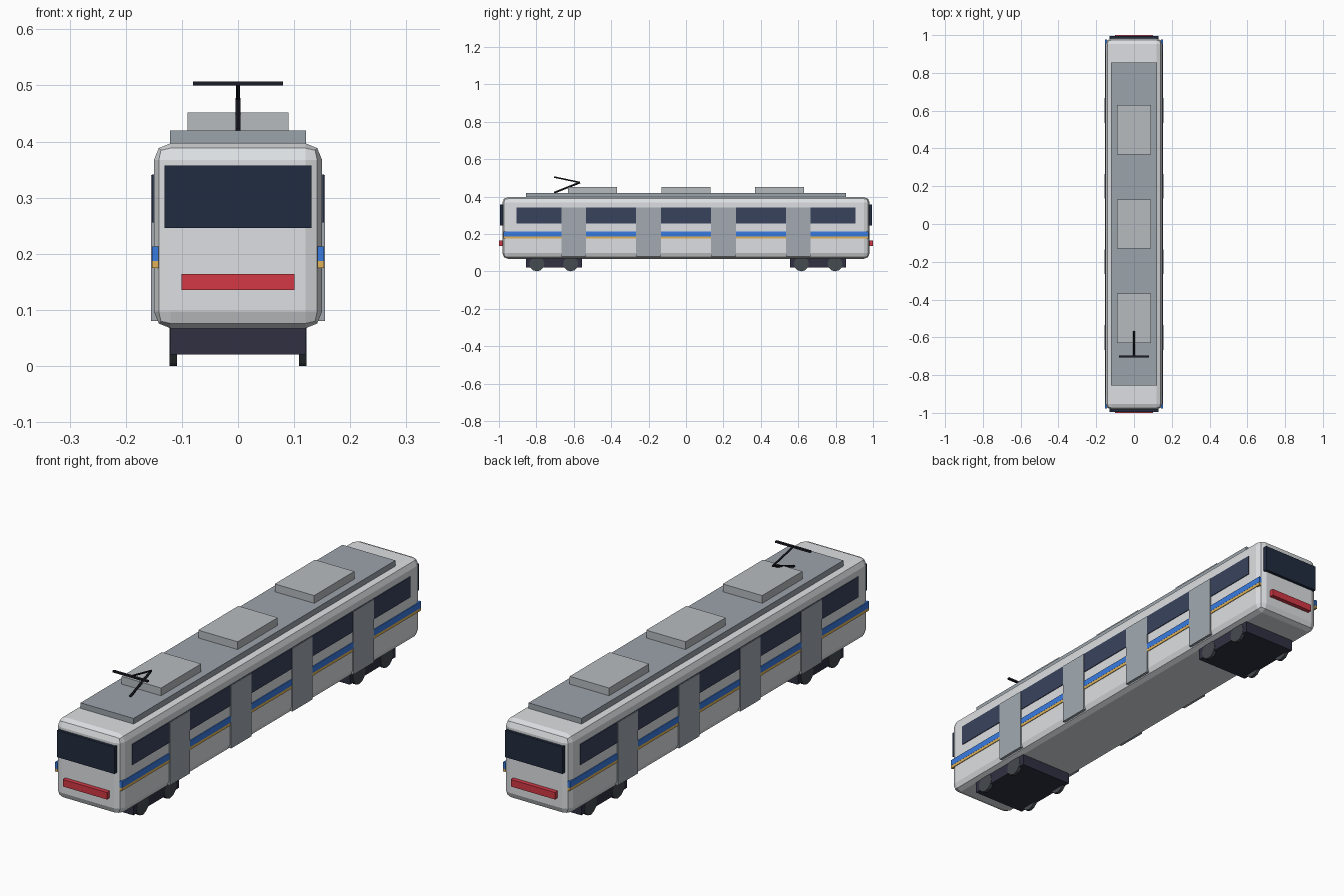
import bpy
import math
from mathutils import Vector

if "Cube" in bpy.data.objects:
    bpy.data.objects.remove(bpy.data.objects["Cube"])


def material(name, r, g, b):
    m = bpy.data.materials.new(name)
    m.diffuse_color = (r, g, b, 1)
    m.use_nodes = True
    m.node_tree.nodes["Principled BSDF"].inputs["Base Color"].default_value = m.diffuse_color
    return m


WHITE = material("body_white", 0.72, 0.74, 0.76)
GLASS = material("side_glass", 0.04, 0.055, 0.11)
SCREEN = material("end_glass", 0.015, 0.025, 0.05)
BLUE = material("stripe_blue", 0.04, 0.2, 0.75)
YELLOW = material("stripe_yellow", 0.75, 0.45, 0.1)
RED = material("lamp_red", 0.65, 0.04, 0.06)
DOOR = material("door_grey", 0.36, 0.4, 0.44)
ROOF = material("roof_grey", 0.33, 0.37, 0.41)
UNIT = material("unit_grey", 0.47, 0.5, 0.52)
DARK = material("bogie_dark", 0.03, 0.03, 0.055)
WHEEL = material("wheel_dark", 0.06, 0.07, 0.08)
BLACK = material("pantograph_black", 0.012, 0.012, 0.02)


def box(name, x, y, z, mat):
    """Box from (min, max) ranges on each axis."""
    bpy.ops.mesh.primitive_cube_add(size=1, location=[(a + b) / 2 for a, b in (x, y, z)])
    o = bpy.context.object
    o.name = name
    o.scale = [b - a for a, b in (x, y, z)]
    bpy.ops.object.transform_apply(location=False, rotation=False, scale=True)
    o.data.materials.append(mat)
    return o


def rod(name, p, q, radius, sides, mat):
    """Cylinder between two points."""
    p, q = Vector(p), Vector(q)
    d = q - p
    bpy.ops.mesh.primitive_cylinder_add(vertices=sides, radius=radius, depth=d.length,
                                        location=(p + q) / 2,
                                        rotation=d.to_track_quat('Z', 'Y').to_euler())
    o = bpy.context.object
    o.name = name
    o.data.materials.append(mat)
    return o


def span(sign, a, b):
    return tuple(sorted((sign * a, sign * b)))


# Car body with chamfered edges
body = box("body", (-0.15, 0.15), (-0.982, 0.982), (0.067, 0.397), WHITE)
bevel = body.modifiers.new("bevel", 'BEVEL')
bevel.width = 0.03
bevel.segments = 2

# Side windows, stripes and doors
for s, side in ((-1, "left"), (1, "right")):
    box(f"{side}_window_band", span(s, 0.14, 0.153), (-0.907, 0.907), (0.256, 0.341), GLASS)
    box(f"{side}_blue_stripe", span(s, 0.142, 0.1535), (-0.977, 0.977), (0.187, 0.213), BLUE)
    box(f"{side}_yellow_stripe", span(s, 0.142, 0.153), (-0.977, 0.977), (0.175, 0.187), YELLOW)
    for i, y in enumerate((-0.6, -0.2, 0.2, 0.6)):
        box(f"{side}_door_{i + 1}", span(s, 0.14, 0.155), (y - 0.066, y + 0.066),
            (0.08, 0.34), DOOR)

# Both ends: windscreen, lamp bar, bogie and wheels
for s, end in ((-1, "front"), (1, "back")):
    box(f"{end}_windscreen", (-0.131, 0.131), span(s, 0.965, 0.994), (0.246, 0.357), SCREEN)
    box(f"{end}_lamp_bar", (-0.101, 0.101), span(s, 0.97, 1.0), (0.135, 0.164), RED)
    box(f"{end}_bogie", (-0.121, 0.121), span(s, 0.557, 0.856), (0.02, 0.07), DARK)
    for t, side in ((-1, "left"), (1, "right")):
        for i, y in enumerate((0.617, 0.797)):
            rod(f"{end}_{side}_wheel_{i + 1}", (t * 0.109, s * y, 0.04),
                (t * 0.1225, s * y, 0.04), 0.04, 12, WHEEL)

# Roof deck and equipment units
box("roof_deck", (-0.121, 0.121), (-0.855, 0.855), (0.39, 0.42), ROOF)
for i, y in enumerate((-0.5, 0, 0.5)):
    box(f"roof_unit_{i + 1}", (-0.09, 0.09), (y - 0.131, y + 0.131), (0.415, 0.452), UNIT)

# Pantograph: folded arm and contact bar
rod("pantograph_lower_arm", (0, -0.705, 0.42), (0, -0.567, 0.475), 0.005, 6, BLACK)
rod("pantograph_upper_arm", (0, -0.567, 0.475), (0, -0.7, 0.503), 0.004, 6, BLACK)
box("pantograph_contact_bar", (-0.08, 0.08), (-0.706, -0.696), (0.5, 0.507), BLACK)
